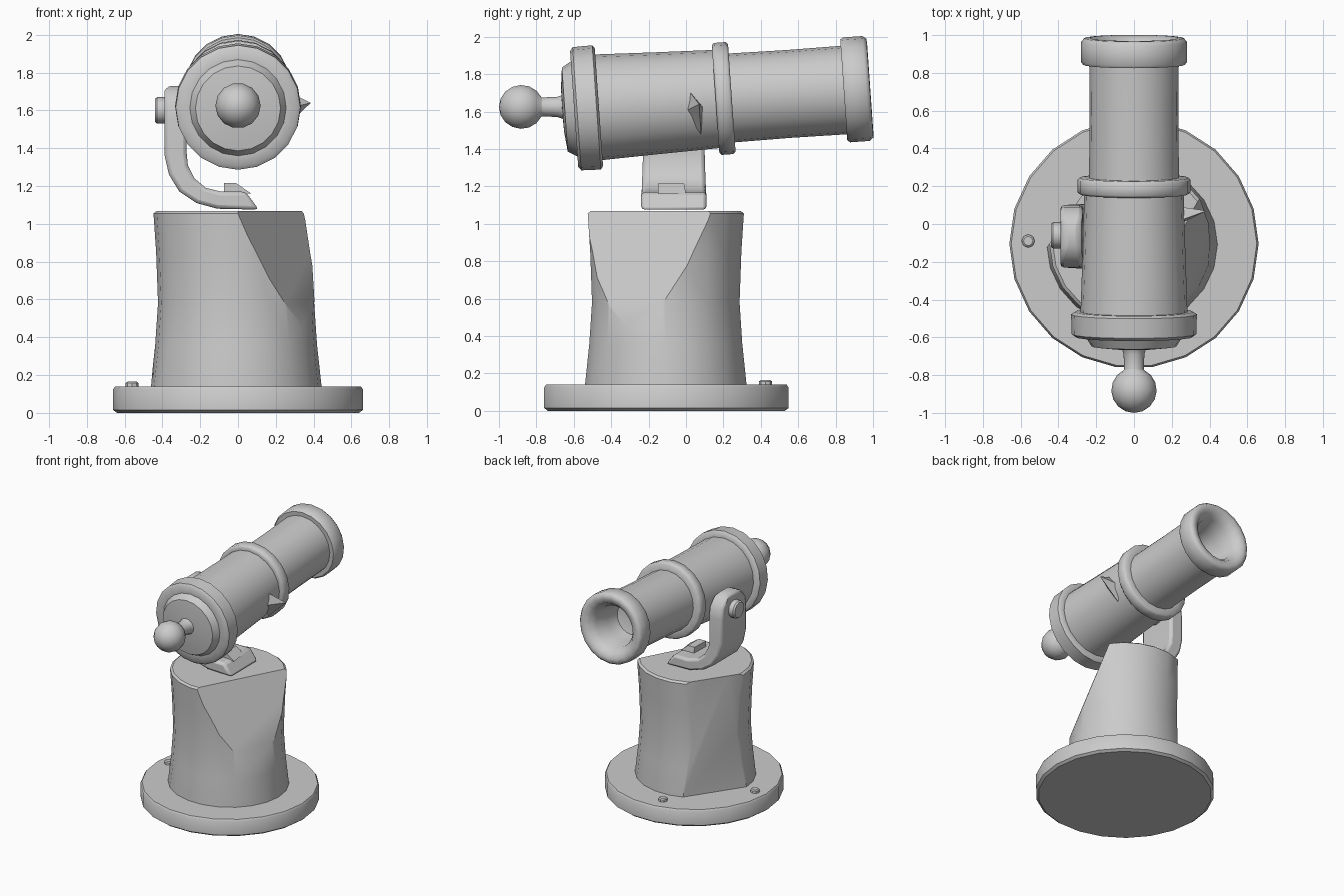
import bpy, bmesh, math
from mathutils import Matrix, Vector

if "Cube" in bpy.data.objects:
    bpy.data.objects.remove(bpy.data.objects["Cube"])


def finish(name, bm, matrix=None, angle=35):
    """Turn a bmesh into a named, smooth-by-angle object."""
    bmesh.ops.remove_doubles(bm, verts=bm.verts, dist=0.0005)
    if matrix is not None:
        bmesh.ops.transform(bm, matrix=matrix, verts=bm.verts)
    bmesh.ops.recalc_face_normals(bm, faces=bm.faces)
    me = bpy.data.meshes.new(name)
    bm.to_mesh(me)
    bm.free()
    for p in me.polygons:
        p.use_smooth = True
    me.set_sharp_from_angle(angle=math.radians(angle))
    ob = bpy.data.objects.new(name, me)
    bpy.context.collection.objects.link(ob)
    return ob


def skin(bm, rings, caps=False):
    """Join successive closed rings of points with quads."""
    vr = [[bm.verts.new(p) for p in ring] for ring in rings]
    n = len(vr[0])
    for a, b in zip(vr, vr[1:]):
        for i in range(n):
            j = (i + 1) % n
            bm.faces.new((a[i], a[j], b[j], b[i]))
    if caps:
        bm.faces.new(vr[0])
        bm.faces.new(vr[-1])


def lathe(profile, segs):
    """Revolve (height, radius) pairs around local z."""
    bm = bmesh.new()
    skin(bm, [[(r * math.cos(2 * math.pi * i / segs),
                r * math.sin(2 * math.pi * i / segs), h)
               for i in range(segs)] for h, r in profile])
    return bm


def cut(bm, co, no):
    """Slice away the outer side of a plane and cap the hole."""
    bmesh.ops.bisect_plane(bm, geom=bm.verts[:] + bm.edges[:] + bm.faces[:],
                           plane_co=co, plane_no=no, clear_outer=True)
    bmesh.ops.holes_fill(bm, edges=[e for e in bm.edges if e.is_boundary])


def along(axis, loc):
    return Matrix.Translation(loc) @ Vector((0, 0, 1)).rotation_difference(Vector(axis)).to_matrix().to_4x4()


# Base disc
finish("base_disc", lathe([(0, 0), (0, .64), (.015, .66), (.125, .66), (.14, .65), (.14, 0)], 22),
       Matrix.Translation((0, -.105, 0)))

# Base bolts
for i, (x, y) in enumerate([(-.56, -.09), (-.09, .425)]):
    finish(f"base_bolt_{i + 1}", lathe([(.12, 0), (.12, .036), (.158, .034), (.165, .025), (.165, 0)], 8),
           Matrix.Translation((x, y, 0)))

# Pedestal, chipped on the front right and flattened on the back left
bm = lathe([(.1, 0), (.1, .453), (.14, .452), (.36, .428), (.58, .413), (.85, .423),
            (1.055, .437), (1.068, .42), (1.068, 0)], 22)
bmesh.ops.remove_doubles(bm, verts=bm.verts, dist=.0005)
bmesh.ops.transform(bm, verts=bm.verts,
                    matrix=Matrix.Translation((-.01, -.108, 0)) @ Matrix.Diagonal((1, .965, 1, 1)))
a, b, c = Vector((0, -.52, 1.06)), Vector((.34, .12, 1.06)), Vector((.41, -.15, .53))
no = (b - a).cross(a - c).normalized()
cut(bm, a, no if no.x > 0 else -no)
back = Vector((math.cos(math.radians(146)), math.sin(math.radians(146)), 0))
cut(bm, Vector((-.01, -.108, 0)) + back * .365, back)
finish("pedestal", bm, angle=28)

# Curved support arm: outer x/z, inner x/z, half width
stations = [(-.37, 1.73, -.29, 1.73, .05), (-.39, 1.70, -.275, 1.70, .11),
            (-.39, 1.64, -.27, 1.64, .155), (-.39, 1.56, -.27, 1.56, .165),
            (-.388, 1.36, -.272, 1.38, .165), (-.365, 1.26, -.265, 1.31, .167),
            (-.31, 1.17, -.23, 1.24, .17), (-.22, 1.11, -.17, 1.19, .172),
            (-.11, 1.08, -.09, 1.17, .175), (.11, 1.075, .04, 1.17, .175)]
bm = bmesh.new()
skin(bm, [[(xo, -.065 - h, zo), (xo, -.065 + h, zo), (xi, -.065 + h, zi), (xi, -.065 - h, zi)]
          for xo, zo, xi, zi, h in stations], caps=True)
arm = finish("support_arm", bm)
bev = arm.modifiers.new("soft_edges", 'BEVEL')
bev.width, bev.segments, bev.limit_method = .02, 2, 'ANGLE'
bev.angle_limit = math.radians(50)

# Locking tab on the arm's foot
bm = bmesh.new()
skin(bm, [[(-.075, -.15, z0), (.07, -.15, z0), (x1, y1, z1), (-.07, y1, z1)]
          for z0, x1, y1, z1 in [(1.16, .05, .0, 1.16), (1.215, .0, -.01, 1.215)]], caps=True)
for v in bm.verts:
    if v.co.z > 1.2 and v.co.x > -.05:
        v.co.x = -.01
finish("arm_tab", bm, angle=20)

# Pivot pin through the arm into the barrel
finish("pivot_pin", lathe([(-.22, 0), (-.22, .07), (.0, .07), (.012, .06), (.012, 0)], 12),
       along((-1, 0, 0), (-.428, -.06, 1.6)))

# Barrel: one turned profile with breech, middle and muzzle bands and a hollow bore
barrel = [(-.865, 0), (-.862, .12), (-.85, .225), (-.80, .255), (-.80, .31), (-.785, .33),
          (-.68, .333), (-.667, .315), (-.667, .283), (-.35, .272), (-.042, .263), (-.042, .288),
          (-.03, .3), (.033, .3), (.045, .288), (.045, .238), (.35, .235), (.645, .237),
          (.645, .27), (.66, .281), (.765, .281), (.785, .265), (.787, .235), (.77, .2),
          (.72, .165), (.6, .15), (.5, .13), (.47, 0)]
finish("barrel", lathe(barrel, 20), along((0, math.cos(.07), math.sin(.07)), (0, .2, 1.67)), angle=50)

# Breech knob: flared stem and ball
R = .12
knob = [(.25, 0), (.25, .09), (.22, .065), (.19, .055), (.11, .052)]
knob += [(R * math.cos(t), R * math.sin(t)) for t in [math.radians(d) for d in range(26, 171, 22)]]
knob += [(-R, 0)]
finish("breech_knob", lathe(knob, 14), along((0, 1, 0), (0, -.88, 1.625)), angle=60)

# Pointed lug on the right side of the barrel
bm = bmesh.new()
tip = bm.verts.new((.385, .07, 1.64))
ring = [bm.verts.new((.22, y, z)) for y, z in [(.01, 1.72), (.095, 1.62), (.08, 1.48), (-.01, 1.6)]]
for i in range(4):
    bm.faces.new((ring[i], ring[(i + 1) % 4], tip))
bm.faces.new(ring)
finish("side_lug", bm, angle=20)
